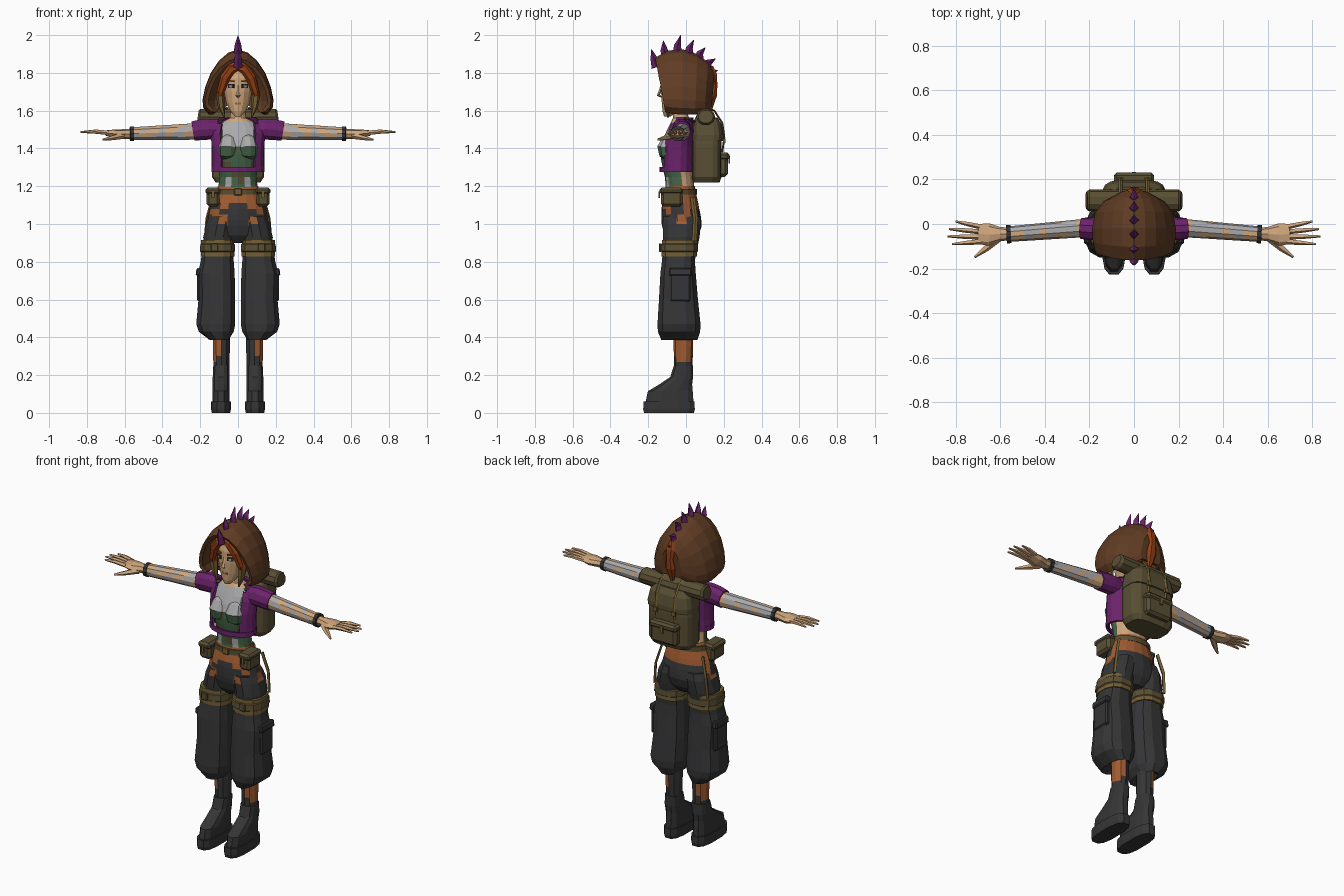
import bpy, bmesh, math
from mathutils import Vector, Matrix

COL = {
    "skin": (0.62, 0.38, 0.20), "charcoal": (0.036, 0.036, 0.038), "rust": (0.35, 0.105, 0.03),
    "olive": (0.10, 0.078, 0.034), "purple": (0.15, 0.017, 0.15), "green": (0.06, 0.13, 0.065),
    "light_grey": (0.40, 0.40, 0.41), "hood_brown": (0.115, 0.045, 0.017),
    "hair_orange": (0.30, 0.05, 0.008), "khaki": (0.17, 0.115, 0.036),
}
MATS = {}
for k, c in COL.items():
    MATS[k] = bpy.data.materials.new(k)
    MATS[k].diffuse_color = (*c, 1)


def finish(name, bm, paint, mirror=False, solid=0, bevel=0):
    """Turn a bmesh into an object, colouring faces by a name or a rule(centre, normal)."""
    bmesh.ops.recalc_face_normals(bm, faces=bm.faces)
    bm.normal_update()
    me = bpy.data.meshes.new(name)
    slots = []
    for f in bm.faces:
        c = paint if isinstance(paint, str) else paint(f.calc_center_median(), f.normal)
        if c not in slots:
            slots.append(c)
            me.materials.append(MATS[c])
        f.material_index = slots.index(c)
    bm.to_mesh(me)
    bm.free()
    ob = bpy.data.objects.new(name, me)
    bpy.context.collection.objects.link(ob)
    if bevel:
        m = ob.modifiers.new("bevel", "BEVEL")
        m.width, m.segments = bevel, 1
    if solid:
        m = ob.modifiers.new("thickness", "SOLIDIFY")
        m.thickness, m.offset = solid, 0
    if mirror:
        m = ob.modifiers.new("mirror", "MIRROR")
        m.use_mirror_merge = False
    return ob


def loft(name, rings, paint, closed=True, caps=(True, True), keep=None, **kw):
    bm = bmesh.new()
    vs = [[bm.verts.new(p) for p in r] for r in rings]
    n = len(vs[0])
    for a, b in zip(vs, vs[1:]):
        for i in range(n if closed else n - 1):
            j = (i + 1) % n
            bm.faces.new((a[i], a[j], b[j], b[i]))
    for on, r in zip(caps, (vs[0], vs[-1])):
        if on:
            bm.faces.new(r)
    if keep:
        bad = [f for f in bm.faces if not keep(f.calc_center_median())]
        bmesh.ops.delete(bm, geom=bad, context="FACES")
    return finish(name, bm, paint, **kw)


def body(name, levels, paint, n=12, p=1.0, **kw):
    """Upright loft; each level is z, centre x, centre y, radius x, radius y."""
    def pw(v):
        return math.copysign(abs(v) ** p, v)
    rings = []
    for z, cx, cy, rx, ry in levels:
        ang = [2 * math.pi * (i + 0.5) / n for i in range(n)]
        rings.append([(cx + rx * pw(math.cos(a)), cy + ry * pw(math.sin(a)), z) for a in ang])
    return loft(name, rings, paint, **kw)


def tube(name, pts, radii, paint, n=6, **kw):
    """Tapered tube along a path; each radius is a (wide, thick) pair."""
    pts = [Vector(p) for p in pts]
    ref = Vector((0, 1, 0)) if abs((pts[-1] - pts[0]).normalized().z) > 0.7 else Vector((0, 0, 1))
    rings = []
    for i, (p, (ra, rb)) in enumerate(zip(pts, radii)):
        t = (pts[min(i + 1, len(pts) - 1)] - pts[max(i - 1, 0)]).normalized()
        s = t.cross(ref).normalized()
        u = s.cross(t)
        rings.append([p + s * ra * math.cos(a) + u * rb * math.sin(a)
                      for a in (2 * math.pi * k / n for k in range(n))])
    return loft(name, rings, paint, **kw)


def box(name, c, size, paint, rot=(0, 0, 0), **kw):
    bm = bmesh.new()
    m = Matrix.Translation(c)
    for ax, r in zip("XYZ", rot):
        m = m @ Matrix.Rotation(r, 4, ax)
    bmesh.ops.create_cube(bm, size=1, matrix=m @ Matrix.Diagonal((*size, 1)))
    return finish(name, bm, paint, **kw)


def blotch(c):
    return math.sin(c.x * 47 + c.z * 61) + math.sin(c.y * 53 - c.z * 29)


# Boots and calves
body("boot_sole", [(0, .09, -.09, .05, .135), (.02, .09, -.09, .054, .14), (.06, .09, -.09, .053, .138)],
     "charcoal", p=.7, mirror=True)
body("boot", [(.06, .09, -.087, .047, .13), (.115, .09, -.083, .047, .122), (.15, .09, -.055, .046, .09),
              (.19, .09, -.023, .045, .062), (.25, .088, -.014, .044, .052)], "charcoal", p=.8, mirror=True)
body("calf", [(z, .088, -.014, r, r + .004) for z, r in
              ((.24, .044), (.27, .045), (.30, .046), (.33, .047), (.36, .048), (.42, .048))],
     lambda c, n: "rust" if c.z > .26 and (n.x > .75 or (c.z > .31 and n.x > .2)) else "charcoal",
     n=10, mirror=True)

# Baggy trouser legs with cargo pockets
body("trouser_leg", [(.41, .09, -.02, .045, .05), (.385, .10, -.035, .05, .098), (.43, .115, -.037, .095, .115),
                     (.47, .118, -.037, .106, .117), (.60, .112, -.04, .10, .106), (.74, .115, -.042, .10, .096),
                     (.80, .11, -.04, .09, .09), (.86, .107, -.035, .084, .09)],
     "charcoal", p=.8, mirror=True)
box("cargo_pocket", (.203, -.03, .665), (.026, .11, .15), "charcoal", bevel=.008, mirror=True)
box("cargo_flap", (.206, -.03, .745), (.032, .12, .04), "charcoal", rot=(0, -.15, 0), bevel=.006, mirror=True)

# Thigh straps
body("thigh_strap", [(z, .108, -.035, .091 + d, .097 + d) for z, d in
                     ((.828, 0), (.852, 0), (.856, .005), (.892, .003), (.896, -.001), (.916, -.002))],
     lambda c, n: "olive" if .854 < c.z < .894 else "khaki", p=.8, mirror=True)
box("strap_buckle", (.125, -.137, .875), (.04, .014, .045), "olive", bevel=.004, mirror=True)
tube("hip_strap", [(.135, .035, 1.14), (.165, .05, 1.03), (.175, .045, .91)], [(.007, .013)] * 3,
     "khaki", n=4, mirror=True)


# Hips and thighs
def hip_paint(c, n):
    top = 1.075 if n.y > .1 else 1.115
    if c.z > top or (1.0 < c.z and abs(c.x) > .07 and n.y < .6 and blotch(c) > .35):
        return "rust"
    return "charcoal"


body("thigh", [(.85, .105, -.03, .08, .088), (.93, .10, -.025, .087, .10), (1.0, .088, -.022, .083, .105),
               (1.04, .08, -.025, .072, .10)], hip_paint, mirror=True)
body("hips", [(.90, 0, -.02, .07, .06), (.94, 0, -.022, .14, .09), (.99, 0, -.022, .165, .105),
              (1.02, 0, -.025, .163, .106), (1.05, 0, -.027, .157, .104), (1.08, 0, -.03, .15, .10),
              (1.11, 0, -.03, .141, .095), (1.15, 0, -.03, .125, .086), (1.2, 0, -.03, .108, .077)],
     hip_paint, n=18)
body("belt", [(z, 0, -.03, .123, .088) for z in (1.155, 1.185)], "olive", n=18)
box("belt_buckle", (0, -.117, 1.17), (.04, .012, .038), "khaki", bevel=.004)
box("belt_pouch", (.132, -.075, 1.138), (.07, .115, .09), "olive", bevel=.014, mirror=True)
box("belt_pouch_flap", (.132, -.078, 1.175), (.08, .125, .036), "olive", bevel=.012, mirror=True)
box("pouch_clasp", (.132, -.142, 1.155), (.014, .008, .035), "khaki", mirror=True)


# Torso with camouflage top
def torso_paint(c, n):
    if c.z > 1.545:
        return "skin"
    if c.z > 1.43 and n.y < 0 and abs(c.x) < .085:
        return "light_grey"
    if c.z < 1.28 and n.y > .3:
        return "skin"
    if c.z < 1.26 and n.y < -.3 and .03 < abs(c.x) < .07:
        return "light_grey"
    return "olive" if blotch(c) > .8 else "green"


body("torso", [(1.17, 0, -.03, .112, .078), (1.21, 0, -.033, .104, .075), (1.25, 0, -.037, .10, .075),
               (1.29, 0, -.045, .103, .077), (1.33, 0, -.05, .108, .08), (1.37, 0, -.052, .115, .084),
               (1.41, 0, -.05, .12, .085), (1.45, 0, -.043, .125, .08), (1.50, 0, -.033, .125, .066),
               (1.54, 0, -.027, .085, .052), (1.56, 0, -.027, .045, .042), (1.63, 0, -.035, .034, .036)],
     torso_paint, n=18)
tube("bust", [(.05, -.09, 1.345), (.053, -.106, 1.37), (.053, -.11, 1.405), (.05, -.095, 1.445), (.048, -.07, 1.475)],
     [(.035, .015), (.048, .038), (.05, .044), (.042, .035), (.02, .015)],
     lambda c, n: "light_grey" if c.z > 1.43 else ("olive" if blotch(c) > .9 else "green"), n=10, mirror=True)

# Cropped jacket, open at the front, with hem and short sleeves
body("jacket", [(1.275, 0, -.043, .135, .086), (1.34, 0, -.045, .132, .087), (1.41, 0, -.043, .135, .088),
                (1.48, 0, -.033, .142, .078), (1.53, 0, -.025, .132, .064), (1.562, 0, -.02, .085, .053)],
     "purple", n=18, caps=(False, False), solid=.012, keep=lambda c: c.y > -.03 or abs(c.x) > .085)
body("jacket_hem", [(z, 0, -.045, .137, .09) for z in (1.275, 1.302)], "purple", n=18, caps=(False, False), solid=.01)
tube("sleeve", [(.10, -.025, 1.50), (.15, -.023, 1.502), (.20, -.022, 1.498), (.237, -.02, 1.492)],
     [(.05, .055), (.052, .058), (.05, .057), (.047, .054)], "purple", n=10, mirror=True)

# Arms with worn grey wraps
XS = [.22 + .034 * i for i in range(11)]
tube("arm", [(x, -.018 - .08 * (x - .22), 1.49 - .035 * (x - .22)) for x in XS],
     [(.041 - .018 * (x - .22), .046 - .03 * (x - .22)) for x in XS],
     lambda c, n: "skin" if blotch(c * 1.3) > .75 or c.x < .255 else "light_grey", n=10, mirror=True)
tube("wrist_band", [(.552, -.045, 1.478), (.572, -.046, 1.478)], [(.041, .04)] * 2, "charcoal", n=10, mirror=True)

# Hands
tube("palm", [(.56, -.045, 1.478), (.60, -.045, 1.476), (.65, -.047, 1.477), (.70, -.045, 1.482)],
     [(.028, .026), (.032, .026), (.05, .024), (.045, .014)], "skin", n=8, mirror=True)
for k, (y0, x1, y1) in enumerate(((-.012, .80, .012), (-.034, .83, -.022), (-.057, .835, -.055), (-.078, .815, -.09))):
    tube(f"finger_{k + 1}", [(.685, y0, 1.482), ((.685 + x1) / 2, (y0 + y1) / 2, 1.489), (x1, y1, 1.487)],
         [(.013, .012), (.011, .011), (.005, .005)], "skin", n=5, mirror=True)
tube("thumb", [(.61, -.065, 1.468), (.665, -.11, 1.456), (.715, -.148, 1.447)],
     [(.018, .018), (.015, .013), (.006, .006)], "skin", n=5, mirror=True)

# Head and face
body("head", [(1.57, 0, -.098, .018, .018), (1.595, 0, -.084, .04, .04), (1.64, 0, -.06, .063, .068),
              (1.70, 0, -.05, .076, .082), (1.77, 0, -.047, .08, .083), (1.82, 0, -.043, .068, .072),
              (1.86, 0, -.035, .035, .04)],
     lambda c, n: "hair_orange" if c.y > -.03 or c.z > 1.80 else "skin", n=14)
tube("nose", [(0, -.128, 1.735), (0, -.138, 1.70), (0, -.147, 1.682), (0, -.128, 1.672)],
     [(.006, .006), (.009, .008), (.013, .008), (.006, .004)], "skin", n=4)
box("lips", (0, -.123, 1.638), (.034, .009, .011), "rust")
box("eye", (.036, -.124, 1.73), (.034, .009, .02), "charcoal", rot=(0, 0, .45), mirror=True)
box("eye_glint", (.036, -.128, 1.728), (.015, .006, .012), "light_grey", rot=(0, 0, .45), mirror=True)
box("eyebrow", (.037, -.124, 1.757), (.038, .009, .008), "hair_orange", rot=(0, -.1, .45), mirror=True)

# Hair: swept fringe, side locks and back tail
tube("fringe", [(.0, -.128, 1.83), (.035, -.136, 1.82), (.068, -.127, 1.775), (.092, -.11, 1.70), (.098, -.10, 1.655)],
     [(.016, .012), (.026, .016), (.026, .018), (.02, .016), (.006, .006)], "hair_orange", mirror=True)
tube("side_lock", [(.085, -.085, 1.76), (.095, -.09, 1.68), (.088, -.095, 1.62), (.072, -.095, 1.565)],
     [(.016, .03), (.022, .028), (.018, .02), (.004, .005)],
     lambda c, n: "hair_orange" if c.z > 1.67 else "khaki", mirror=True)
tube("hair_tail", [(0, .135, 1.835), (0, .15, 1.79), (0, .155, 1.735), (0, .148, 1.68), (0, .135, 1.63), (0, .125, 1.575)],
     [(.012, .01), (.03, .016), (.022, .013), (.033, .018), (.022, .013), (.006, .005)], "hair_orange")

# Hood: arches from the front rim to the back
HALF = [(.82, 0), (.98, .10), (1, .22), (.92, .42), (.76, .64), (.52, .83), (.26, .95)]
ARCH = HALF + [(0, 1)] + [(-a, b) for a, b in reversed(HALF)]
hood = []
for y, w, lo, hi, lean in ((-.158, .165, 1.60, 1.87, .05), (-.10, .175, 1.59, 1.908, .03), (-.02, .178, 1.585, 1.915, 0),
                           (.055, .165, 1.585, 1.89, -.01), (.11, .13, 1.592, 1.85, -.02), (.142, .065, 1.63, 1.80, -.015)):
    hood.append([(w * a, y + lean * (1 - b), lo + (hi - lo) * b) for a, b in ARCH])
loft("hood", hood, "hood_brown", closed=False, caps=(False, True), solid=.02)

# Purple spike crest along the hood
CREST = [(-.155, 1.85, -.183, 1.925), (-.105, 1.895, -.12, 1.972), (-.045, 1.91, -.028, 2.0), (.015, 1.905, .042, 1.975),
         (.068, 1.885, .103, 1.935), (.112, 1.845, .157, 1.875), (.135, 1.80, .168, 1.815)]
for k, (y0, z0, y1, z1) in enumerate(CREST):
    tube(f"spike_{k + 1}", [(0, y0, z0 - .02), (0, y0 + (y1 - y0) * .35 - .006, z0 + (z1 - z0) * .4), (0, y1, z1)],
         [(.024, .028), (.018, .018), (.001, .001)], "purple", n=4)

# Backpack with pocket, straps and bedroll
body("backpack", [(1.22, 0, .108, .12, .07), (1.25, 0, .11, .14, .08), (1.42, 0, .11, .142, .08), (1.50, 0, .108, .135, .075),
                  (1.55, 0, .105, .118, .062), (1.585, 0, .10, .07, .04)], "olive", n=16, p=.55)
body("pack_lid", [(1.44, 0, .115, .143, .083), (1.47, 0, .115, .144, .084), (1.53, 0, .112, .132, .076),
                  (1.565, 0, .11, .10, .056)], "olive", n=16, p=.55)
box("pack_pocket", (0, .195, 1.31), (.17, .055, .12), "olive", bevel=.015)
box("pack_pocket_flap", (0, .2, 1.358), (.18, .06, .04), "olive", bevel=.012)
box("pocket_buckle", (0, .229, 1.34), (.018, .008, .04), "khaki")
tube("pack_strap", [(.06, .192, 1.38), (.06, .203, 1.46), (.06, .192, 1.535), (.06, .15, 1.60), (.06, .10, 1.616)],
     [(.009, .005)] * 5, "khaki", n=4, mirror=True)
box("strap_clip", (.06, .203, 1.44), (.026, .012, .024), "khaki", mirror=True)
tube("bedroll", [(-.213, .105, 1.568), (-.2, .105, 1.566), (.2, .105, 1.566), (.213, .105, 1.568)],
     [(.04, .036), (.05, .045), (.05, .045), (.04, .036)], "olive", n=10)
tube("shoulder_strap", [(.085, .05, 1.54), (.09, -.01, 1.56), (.1, -.06, 1.535)], [(.014, .006)] * 3,
     "olive", n=4, mirror=True)
